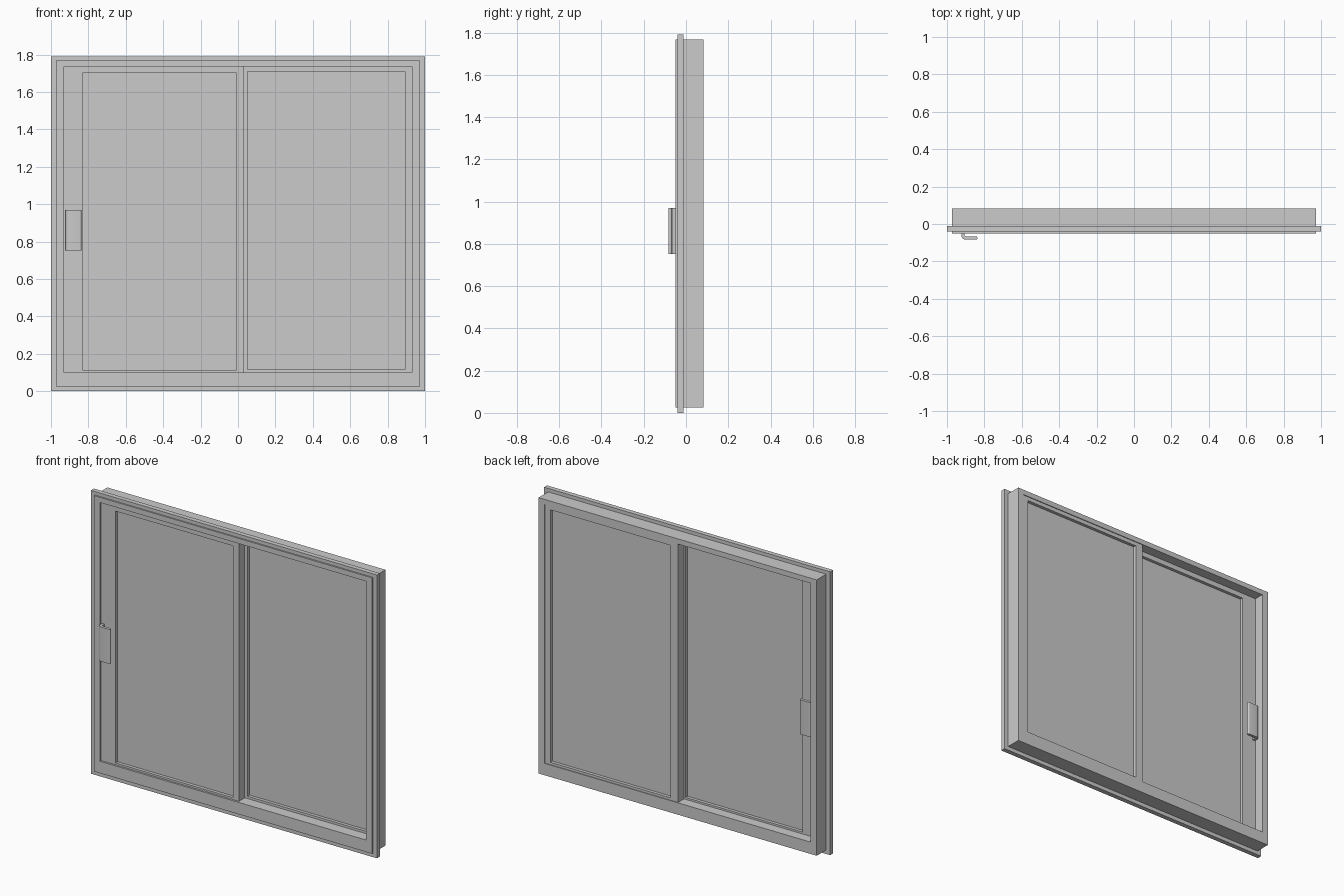
import bpy, bmesh, math

if "Cube" in bpy.data.objects:
    bpy.data.objects.remove(bpy.data.objects["Cube"])


def make_object(name, bm):
    bmesh.ops.recalc_face_normals(bm, faces=bm.faces)
    me = bpy.data.meshes.new(name)
    bm.to_mesh(me)
    bm.free()
    ob = bpy.data.objects.new(name, me)
    bpy.context.collection.objects.link(ob)
    return ob


def ring(name, sections):
    """Sweep a closed profile round a rectangle; section = (x0, x1, z0, z1, y)."""
    bm = bmesh.new()
    loops = [[bm.verts.new(p) for p in ((x0, y, z0), (x1, y, z0), (x1, y, z1), (x0, y, z1))]
             for x0, x1, z0, z1, y in sections]
    for a, b in zip(loops, loops[1:] + loops[:1]):
        for i in range(4):
            j = (i + 1) % 4
            bm.faces.new((a[i], a[j], b[j], b[i]))
    return make_object(name, bm)


def box(name, x0, x1, y0, y1, z0, z1):
    bm = bmesh.new()
    bmesh.ops.create_cube(bm, size=1)
    for v in bm.verts:
        v.co = ((x0 + x1) / 2 + v.co.x * (x1 - x0),
                (y0 + y1) / 2 + v.co.y * (y1 - y0),
                (z0 + z1) / 2 + v.co.z * (z1 - z0))
    return make_object(name, bm)


def sash(name, outer, pane, y0, y1):
    """Sliding panel: rectangular frame with a pane set back from both faces."""
    ring(name + "_frame", [(*outer, y0), (*pane, y0), (*pane, y1), (*outer, y1)])
    x0, x1, z0, z1 = pane
    e = 0.006
    box(name + "_glass", x0 - e, x1 + e, y0 + 0.02, y1 - 0.02, z0 - e, z1 + e)


def handle(name, y_base, side):
    """Hooked pull: stem, rounded bend and flat grip, extruded upwards."""
    x, t, out, r = -0.923, 0.018, 0.044, 0.024
    pts = [(x, 0)]
    for i in range(9):  # outer bend
        a = math.pi / 2 * i / 8
        pts.append((x + r - r * math.cos(a), out - r + r * math.sin(a)))
    for i in range(9):  # rounded tip
        a = math.pi / 2 - math.pi * i / 8
        pts.append((-0.846 + t / 2 * math.cos(a), out - t / 2 + t / 2 * math.sin(a)))
    for i in range(5):  # inner bend
        a = math.pi / 2 * (1 - i / 4)
        pts.append((x + r - (r - t) * math.cos(a), out - r + (r - t) * math.sin(a)))
    pts.append((x + t, 0))
    bm = bmesh.new()
    face = bm.faces.new([bm.verts.new((px, y_base + side * py, 0.752)) for px, py in pts])
    ext = bmesh.ops.extrude_face_region(bm, geom=[face])["geom"]
    bmesh.ops.translate(bm, vec=(0, 0, 0.218),
                        verts=[g for g in ext if isinstance(g, bmesh.types.BMVert)])
    ob = make_object(name, bm)
    bpy.context.view_layer.objects.active = ob
    ob.select_set(True)
    bpy.ops.object.shade_smooth_by_angle(angle=math.radians(35))
    ob.select_set(False)


# Outer frame: deep box section with a flange round its front
body = (-0.972, 0.972, 0.025, 1.768)
flange = (-1.0, 1.0, 0.0, 1.79)
opening = (-0.93, 0.93, 0.1, 1.735)
ring("outer_frame", [(*body, 0.084), (*body, -0.011), (*flange, -0.011), (*flange, -0.041),
                     (*body, -0.041), (*body, -0.05), (*opening, -0.05), (*opening, 0.084)])

# Front sliding panel and rear panel
sash("sliding_panel", (-0.94, 0.033, 0.09, 1.745), (-0.83, -0.01, 0.112, 1.703), -0.038, 0.02)
sash("fixed_panel", (0.0, 0.94, 0.09, 1.745), (0.052, 0.893, 0.115, 1.71), 0.021, 0.079)

# Pull handles on both faces of the sliding panel
handle("front_handle", -0.04, -1)
handle("back_handle", 0.022, 1)
